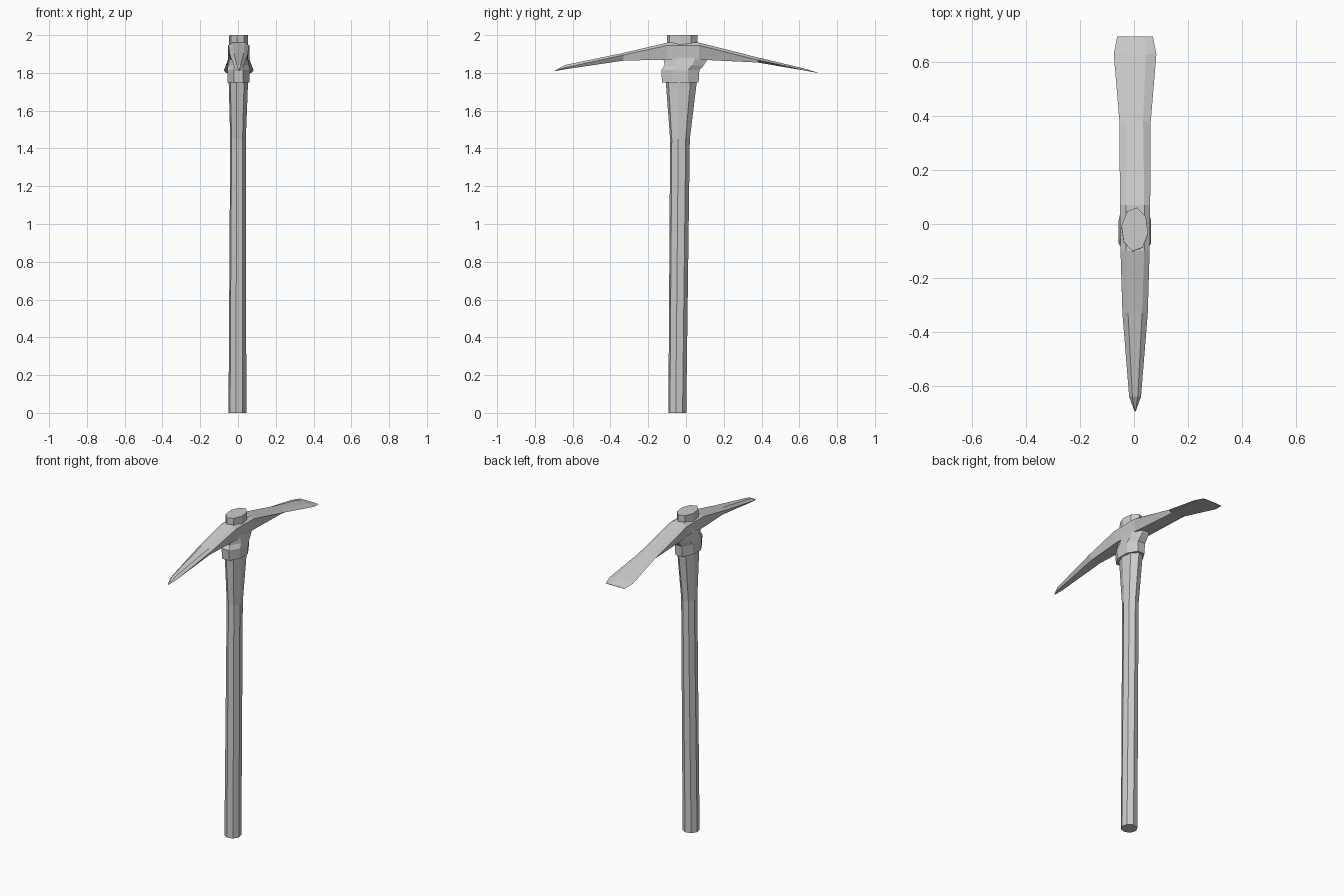
import bpy
from math import cos, sin, pi

if "Cube" in bpy.data.objects:
    bpy.data.objects.remove(bpy.data.objects["Cube"])


def loft(name, rings):
    """Skin a closed solid through rings of equal point count."""
    n = len(rings[0])
    verts = [p for r in rings for p in r]
    faces = [tuple(reversed(range(n))),
             tuple(range(len(verts) - n, len(verts)))]
    for k in range(len(rings) - 1):
        for i in range(n):
            j = (i + 1) % n
            a, b = k * n, (k + 1) * n
            faces.append((a + i, a + j, b + j, b + i))
    me = bpy.data.meshes.new(name)
    me.from_pydata(verts, [], faces)
    ob = bpy.data.objects.new(name, me)
    bpy.context.collection.objects.link(ob)
    return ob


def oval(cx, cy, z, rx, ry, phase):
    """Eight-sided oval ring at height z."""
    return [(cx + rx * cos(phase + i * pi / 4),
             cy + ry * sin(phase + i * pi / 4), z) for i in range(8)]


def head_ring(y, z_top, z_side, z_bot, w_top, w_side, w_bot, cx=0.004):
    """Six-sided head section, seen along y."""
    return [(cx + w_top, y, z_top), (cx + w_side, y, z_side),
            (cx + w_bot, y, z_bot), (cx - w_bot, y, z_bot),
            (cx - w_side, y, z_side), (cx - w_top, y, z_top)]


# Wooden handle, swelling into the eye of the head
loft("handle", [oval(cx, cy, z, rx, ry, 1.4) for cx, cy, z, rx, ry in [
    (-0.003, -0.046, 0.0, 0.048, 0.048),
    (0.0, -0.032, 1.45, 0.042, 0.053),
    (0.002, -0.025, 1.75, 0.052, 0.083),
    (0.003, -0.02, 2.0, 0.05, 0.082)]])

# Collar under the head
loft("collar", [oval(0.003, cy, z, rx, ry, pi / 8) for cy, z, rx, ry in [
    (-0.03, 1.75, 0.062, 0.105),
    (-0.03, 1.815, 0.065, 0.109),
    (-0.01, 1.84, 0.06, 0.112),
    (0.0, 1.88, 0.052, 0.13)]])

# Head: pick point at the front, flared flat blade at the back
loft("pick_head", [head_ring(*s) for s in [
    (-0.695, 1.812, 1.811, 1.810, 0.001, 0.002, 0.001),
    (-0.64, 1.842, 1.828, 1.819, 0.010, 0.022, 0.012),
    (-0.33, 1.906, 1.895, 1.865, 0.026, 0.047, 0.030),
    (-0.10, 1.960, 1.945, 1.870, 0.034, 0.054, 0.045),
    (0.07, 1.960, 1.945, 1.870, 0.034, 0.056, 0.045),
    (0.38, 1.882, 1.868, 1.855, 0.030, 0.058, 0.035),
    (0.63, 1.822, 1.812, 1.812, 0.040, 0.079, 0.040),
    (0.695, 1.802, 1.800, 1.800, 0.035, 0.066, 0.035)]])
